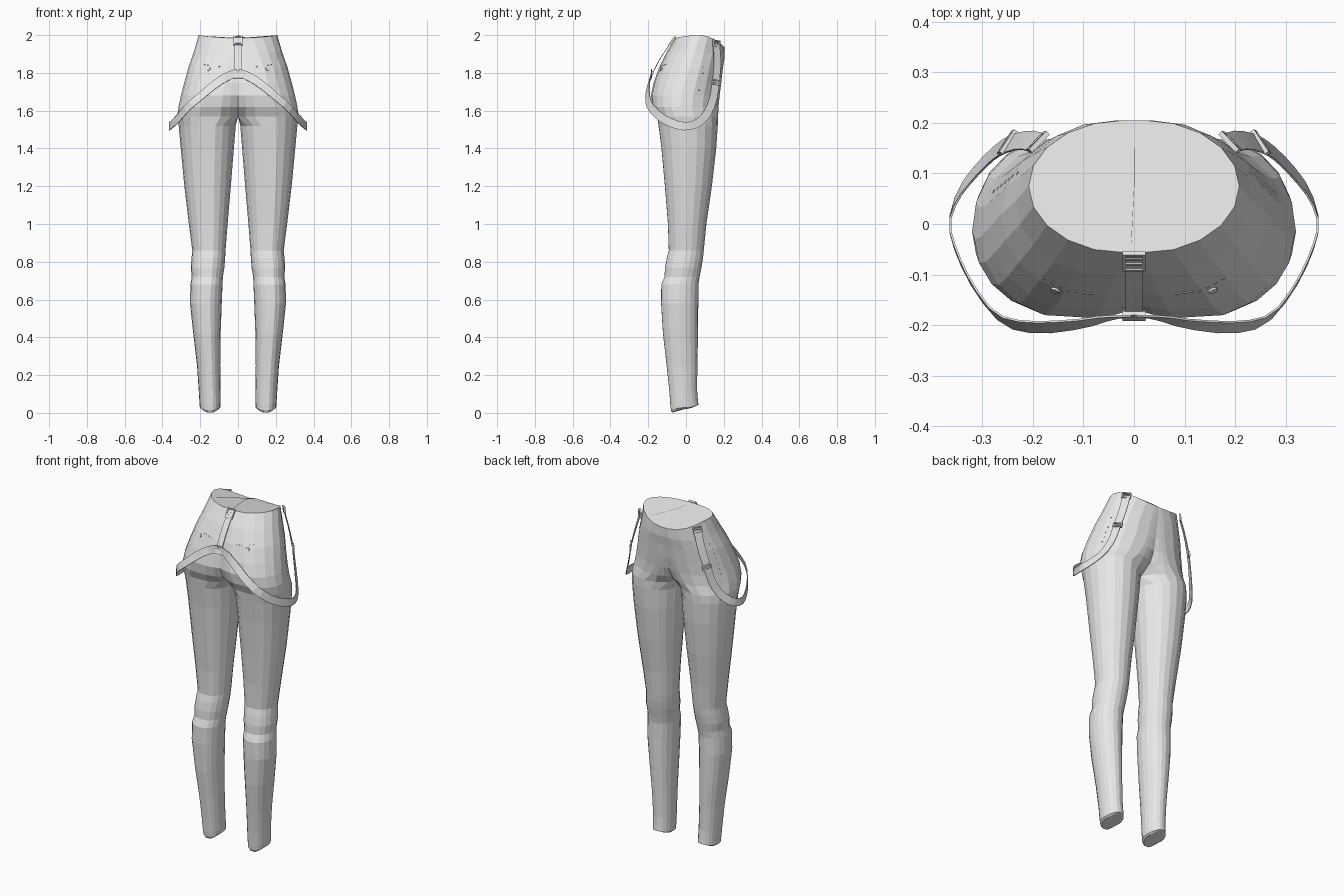
import bpy, bmesh, math
from mathutils import Vector, Matrix
from mathutils.bvhtree import BVHTree

if "Cube" in bpy.data.objects:
    bpy.data.objects.remove(bpy.data.objects["Cube"])

grey = bpy.data.materials.new("pale_grey")
grey.diffuse_color = (0.8, 0.8, 0.8, 1)
grey.use_nodes = True
grey.node_tree.nodes["Principled BSDF"].inputs["Base Color"].default_value = grey.diffuse_color


def finish(name, bm, mirror=True):
    bmesh.ops.recalc_face_normals(bm, faces=bm.faces)
    me = bpy.data.meshes.new(name)
    bm.to_mesh(me)
    me.materials.append(grey)
    ob = bpy.data.objects.new(name, me)
    bpy.context.collection.objects.link(ob)
    if mirror:
        mod = ob.modifiers.new("Mirror", 'MIRROR')
        mod.merge_threshold = 0.0005
    return ob


def ring(z, X, yb, yf, cy=None, inner=None, cx=(0, 0), f=(1, 1), drop=(0, 0)):
    """Half-body cross-section: a closed leg loop, or a D touching x = 0 above the crotch."""
    cy = (yb + yf) / 2 if cy is None else cy
    if inner is None:
        a0 = [180 - math.degrees(math.asin(v)) for v in f]
        ri = [c / math.sqrt(1 - v * v) for c, v in zip(cx, f)]
    else:
        cx = ((X + inner) / 2,) * 2
        a0, ri = [140, 140], [cx[0] - inner] * 2
    ang = [90 - 18 * i for i in range(10)]
    ang += [-90 - (a0[0] - 90) * i / 3 for i in (1, 2, 3)]
    end = -(360 - a0[1])
    ang += [-a0[0] + (end + a0[0]) * i / 4 for i in (1, 2, 3, 4)]
    ang += [end + (-270 - end) * i / 3 for i in (1, 2)]
    pts = []
    for a in ang:
        c, s = math.cos(math.radians(a)), math.sin(math.radians(a))
        k = 1 if s > 0 else 0
        x = max(0, cx[k] + c * (X - cx[k] if c > 0 else ri[k]))
        y = cy + s * ((yf - cy) if k else (cy - yb))
        pts.append((0 if x < 1e-5 else x, y, z - drop[k] * s * s))
    return pts


# Trousers: hips with a centre cleft, then the leg
rings = [
    ring(2.00, .208, -.057, .205, .075, cx=(.02, .02), f=(.995, .995), drop=(.015, .065)),
    ring(1.91, .234, -.103, .204, .045, cx=(.05, .04), f=(.985, .99), drop=(0, .03)),
    ring(1.83, .262, -.142, .196, .02, cx=(.08, .05), f=(.97, .985)),
    ring(1.75, .284, -.172, .187, -.005, cx=(.10, .06), f=(.94, .975)),
    ring(1.68, .302, -.188, .178, -.025, cx=(.12, .08), f=(.88, .94)),
    ring(1.62, .315, -.180, .172, -.03, cx=(.14, .11), f=(.75, .82)),
    ring(1.57, .320, -.160, .170, -.015, cx=(.155, .155), f=(.4, .4)),
]
# height, outer x, inner x, back y, front y
legs = [(1.52, .314, .012, -.152, .168), (1.40, .303, .022, -.136, .160), (1.20, .284, .038, -.117, .137),
        (1.00, .260, .055, -.100, .108), (.86, .242, .066, -.095, .094), (.82, .246, .068, -.106, .090),
        (.77, .250, .072, -.115, .082), (.72, .245, .080, -.118, .072), (.68, .252, .082, -.135, .066),
        (.58, .254, .086, -.136, .065), (.42, .237, .092, -.126, .064), (.25, .217, .094, -.106, .060),
        (.12, .208, .092, -.092, .059), (.055, .204, .092, -.086, .063), (.028, .202, .093, -.083, .066)]
rings += [ring(z, X, yb, yf, inner=i,
               drop=(0, 0) if z > .1 else (.015, -.015)) for z, X, i, yb, yf in legs]
rings.append(ring(.02, .192, -.076, .058, inner=.103, drop=(.02, -.02)))

bm = bmesh.new()
loops = [[bm.verts.new(p) for p in r] for r in rings]
for a, b in zip(loops, loops[1:]):
    n = len(a)
    for i in range(n):
        quad = (a[i], a[(i + 1) % n], b[(i + 1) % n], b[i])
        if any(v.co.x > 1e-5 for v in quad):
            bm.faces.new(quad)
bm.faces.new(loops[0])
bm.faces.new(loops[-1])
bmesh.ops.recalc_face_normals(bm, faces=bm.faces)
tree = BVHTree.FromBMesh(bm)
finish("trousers", bm)
bm.free()


def ribbon(name, path, width, thick, mirror=True, smooth=1):
    """Flat strap whose face looks away from the body's axis."""
    p = [Vector(v) for v in path]
    for _ in range(smooth):
        q = [p[0]]
        for a, b in zip(p, p[1:]):
            q += [a.lerp(b, .25), a.lerp(b, .75)]
        p = q + [p[-1]]
    bm = bmesh.new()
    prev = None
    for i, c in enumerate(p):
        t = (p[min(i + 1, len(p) - 1)] - p[max(i - 1, 0)]).normalized()
        out = Vector((c.x, c.y - .02, 0))
        out = (out - t * out.dot(t)).normalized()
        w = t.cross(out) * width / 2
        o = out * thick / 2
        cur = [bm.verts.new(c + d) for d in (w + o, w - o, -w - o, -w + o)]
        if prev:
            for k in range(4):
                bm.faces.new((prev[k], prev[(k + 1) % 4], cur[(k + 1) % 4], cur[k]))
        else:
            bm.faces.new(cur)
        prev = cur
    bm.faces.new(prev)
    finish(name, bm, mirror)
    bm.free()


# Suspenders: centre back strap and the two hanging side loops
ribbon("back_strap", [(0, -.062, 1.985), (0, -.112, 1.915), (0, -.152, 1.85), (0, -.183, 1.78)],
       .036, .004, False)
ribbon("side_strap", [(0, -.182, 1.80), (.05, -.184, 1.785), (.11, -.198, 1.75), (.20, -.206, 1.675),
                      (.265, -.192, 1.62), (.315, -.13, 1.56), (.35, -.06, 1.527), (.367, 0, 1.515),
                      (.348, .06, 1.53), (.31, .108, 1.575), (.275, .142, 1.65), (.25, .158, 1.75),
                      (.215, .167, 1.86), (.188, .160, 1.955)], .044, .004)


def box(bm, mat, centre, size):
    m = mat @ Matrix.Translation(centre) @ Matrix.Diagonal((*size, 1))
    bmesh.ops.create_cube(bm, size=1, matrix=m)


def basis(pos, out, up):
    """Local x across, y along up, z out of the surface."""
    z = Vector(out).normalized()
    y = Vector(up)
    y = (y - z * y.dot(z)).normalized()
    return Matrix.Translation(pos) @ Matrix((y.cross(z), y, z)).transposed().to_4x4()


def buckle(name, pos, out, up, w, h, mirror=True):
    bm = bmesh.new()
    m = basis(pos, out, up)
    for s in (-1, 1):
        box(bm, m, (s * w / 2, 0, 0), (.006, h + .006, .010))
        box(bm, m, (0, s * h / 2, 0), (w, .006, .010))
    box(bm, m, (0, 0, .001), (w, .006, .006))
    finish(name, bm, mirror)
    bm.free()


# Buckles and waist clips
buckle("back_clip", (0, -.068, 1.978), (0, -.8, .6), (0, .6, .8), .040, .030, False)
buckle("back_buckle", (0, -.083, 1.957), (0, -.8, .6), (0, .6, .8), .040, .018, False)
buckle("front_clip", (.190, .162, 1.955), (.7, .7, .1), (-.25, -.05, 1), .044, .030)
buckle("front_buckle", (.250, .161, 1.75), (.8, .55, .1), (-.3, .05, 1), .048, .022)
bm = bmesh.new()
box(bm, basis((0, -.182, 1.79), (0, -.95, .3), (0, .3, .95)), (0, 0, 0), (.046, .04, .008))
finish("strap_joint", bm, False)
bm.free()

# Pocket buttons and stitch marks, laid on the cloth
bm = bmesh.new()
hit, nor, _, _ = tree.ray_cast(Vector((.155, -1, 1.82)), Vector((0, 1, 0)))
bmesh.ops.create_cone(bm, cap_ends=True, segments=12, radius1=.011, radius2=.009, depth=.008,
                      matrix=basis(hit, nor, (0, 0, 1)))
finish("pocket_button", bm)
bm.free()

marks = [((.085 + .015 * i, -1, 1.832 + .002 * i), (0, 1, 0)) for i in range(7)]
marks += [((1, .10 - .006 * i, 1.86 - .03 * i), (-1, 0, 0)) for i in range(7)]
bm = bmesh.new()
for start, ray in marks:
    hit, nor, _, _ = tree.ray_cast(Vector(start), Vector(ray))
    if hit:
        box(bm, basis(hit, nor, (0, 0, 1)), (0, 0, 0), (.007, .004, .004))
finish("pocket_stitches", bm)
bm.free()
